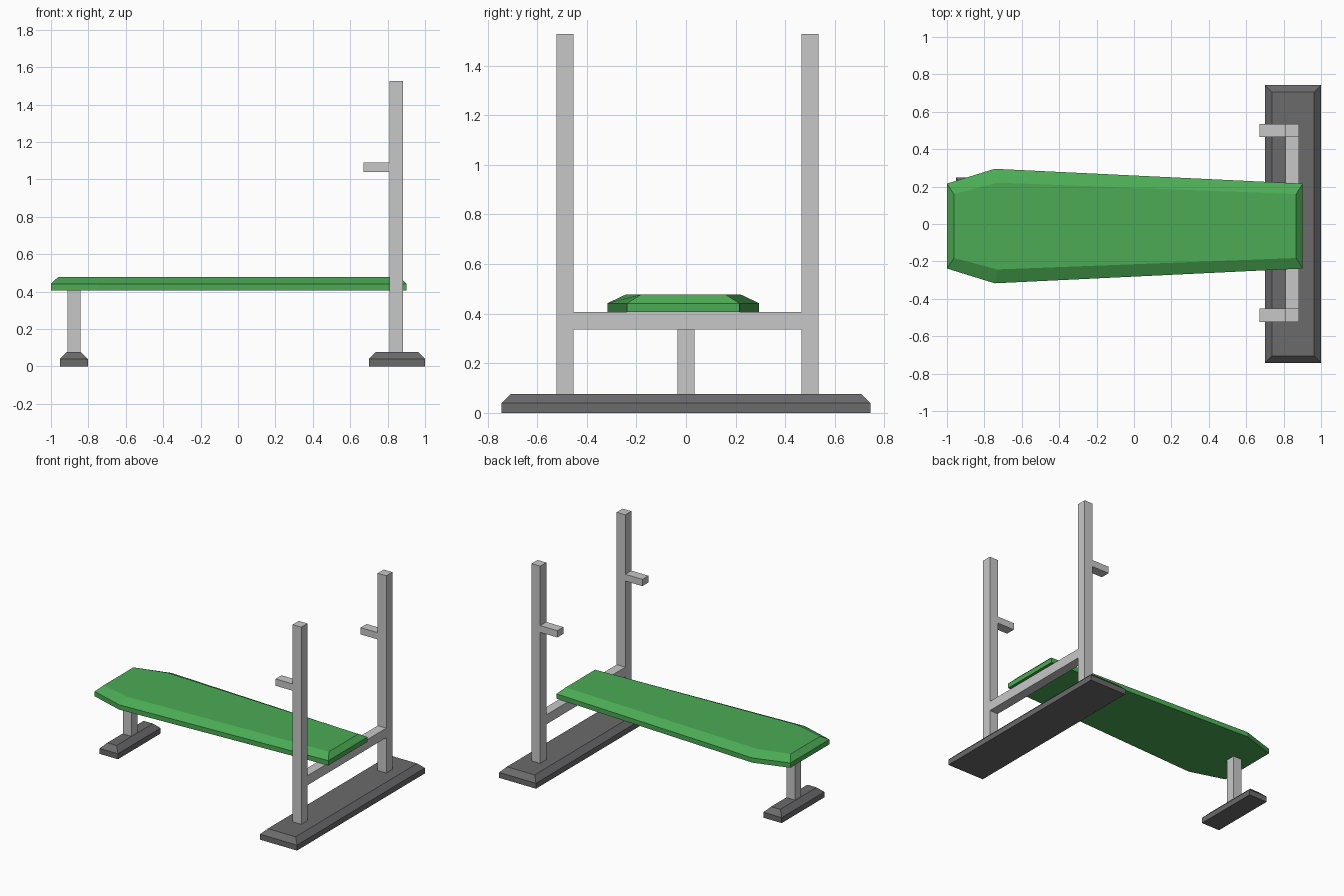
import bpy, bmesh

if "Cube" in bpy.data.objects:
    bpy.data.objects.remove(bpy.data.objects["Cube"])

def material(name, color):
    m = bpy.data.materials.new(name)
    m.diffuse_color = (*color, 1)
    m.use_nodes = True
    m.node_tree.nodes["Principled BSDF"].inputs["Base Color"].default_value = m.diffuse_color
    return m

GREEN = material("green padding", (0.070, 0.41, 0.088))
STEEL = material("light grey steel", (0.57, 0.575, 0.57))
RUBBER = material("dark grey rubber", (0.145, 0.145, 0.15))

def loft(name, rings, mat):
    """Closed solid from stacked rings of (x, y, z) points, bottom to top."""
    bm = bmesh.new()
    vs = [[bm.verts.new(p) for p in ring] for ring in rings]
    n = len(rings[0])
    for lo, hi in zip(vs, vs[1:]):
        for i in range(n):
            j = (i + 1) % n
            bm.faces.new((lo[i], lo[j], hi[j], hi[i]))
    bm.faces.new(vs[0][::-1])
    bm.faces.new(vs[-1])
    bmesh.ops.recalc_face_normals(bm, faces=bm.faces)
    me = bpy.data.meshes.new(name)
    bm.to_mesh(me)
    bm.free()
    me.materials.append(mat)
    ob = bpy.data.objects.new(name, me)
    bpy.context.collection.objects.link(ob)
    return ob

def rect(x0, x1, y0, y1, z):
    return [(x0, y0, z), (x1, y0, z), (x1, y1, z), (x0, y1, z)]

def box(name, x, y, z, mat=STEEL):
    return loft(name, [rect(*x, *y, z[0]), rect(*x, *y, z[1])], mat)

def foot(name, x, y):
    b = 0.037
    return loft(name, [rect(*x, *y, 0), rect(*x, *y, 0.04),
                       rect(x[0] + b, x[1] - b, y[0] + b, y[1] - b, 0.077)], RUBBER)

# Padded seat: coffin-shaped outline with a bevelled upper edge
def pad_ring(x0, xm, x1, end, wide, z, cy=-0.011):
    half = [(x0, end), (xm, wide), (x1, end)]
    pts = [(x, cy - w, z) for x, w in half]
    return pts + [(x, cy + w, z) for x, w in reversed(half)]

outer = (-1.0, -0.745, 0.902, 0.227, 0.306)
loft("bench_pad", [pad_ring(*outer, 0.407), pad_ring(*outer, 0.442),
                   pad_ring(-0.963, -0.73, 0.867, 0.171, 0.232, 0.477)], GREEN)

# Floor feet
foot("rack_foot", (0.70, 1.0), (-0.743, 0.743))
foot("front_foot", (-0.952, -0.803), (-0.248, 0.248))

# Front leg and rack crossbar
box("front_leg", (-0.912, -0.842), (-0.035, 0.035), (0.077, 0.407))
box("crossbar", (0.811, 0.881), (-0.455, 0.465), (0.337, 0.407))

# Uprights with bar hooks
for side, y in (("left", -0.488), ("right", 0.5)):
    span = (y - 0.035, y + 0.035)
    box(side + "_upright", (0.811, 0.881), span, (0.077, 1.527))
    box(side + "_bar_hook", (0.672, 0.811), span, (1.04, 1.09))
